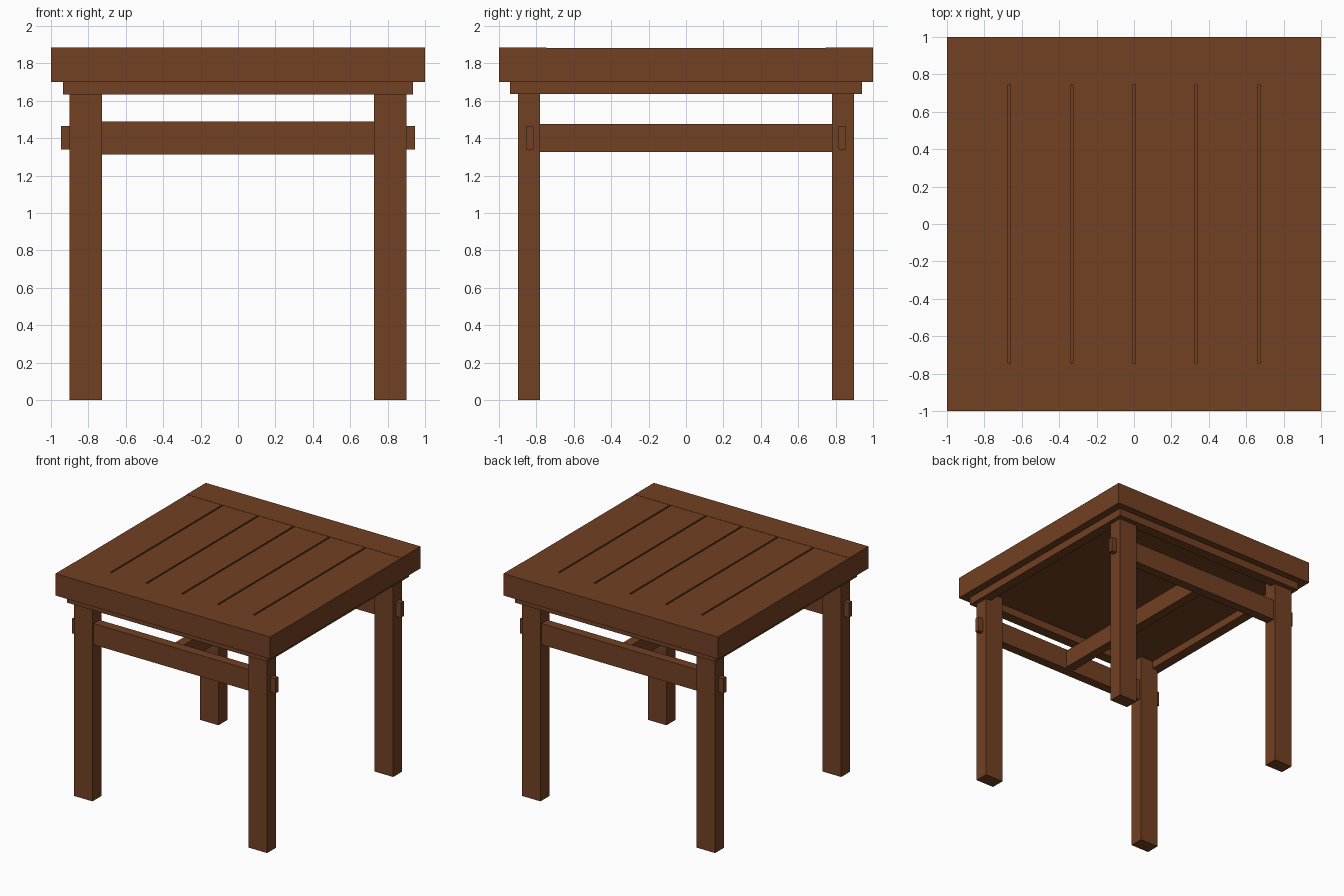
import bpy, bmesh

if "Cube" in bpy.data.objects:
    bpy.data.objects.remove(bpy.data.objects["Cube"])

wood = bpy.data.materials.new("brown wood")
wood.diffuse_color = (0.17, 0.052, 0.017, 1)
wood.use_nodes = True
wood.node_tree.nodes["Principled BSDF"].inputs["Base Color"].default_value = wood.diffuse_color


def box(name, x, y, z):
    """Box from (min, max) ranges."""
    bm = bmesh.new()
    bmesh.ops.create_cube(bm, size=1)
    for v in bm.verts:
        v.co = [r[0] if c < 0 else r[1] for c, r in zip(v.co, (x, y, z))]
    return finish(name, bm)


def finish(name, bm):
    bmesh.ops.recalc_face_normals(bm, faces=bm.faces)
    mesh = bpy.data.meshes.new(name)
    bm.to_mesh(mesh)
    bm.free()
    mesh.materials.append(wood)
    ob = bpy.data.objects.new(name, mesh)
    bpy.context.collection.objects.link(ob)
    return ob


def span(s, a, b):
    """Range a..b mirrored to the side s."""
    return (a, b) if s > 0 else (-b, -a)


# table top planks: one profile with narrow grooves between six boards
top, low, g = 1.883, 1.855, 0.007
profile = [(-1, 1.70), (1, 1.70), (1, top)]
for i in range(2, -3, -1):
    x = i / 3
    profile += [(x + g, top), (x + g, low), (x - g, low), (x - g, top)]
profile.append((-1, top))
bm = bmesh.new()
face = bm.faces.new([bm.verts.new((x, -0.745, z)) for x, z in profile])
ext = bmesh.ops.extrude_face_region(bm, geom=[face])
bmesh.ops.translate(bm, vec=(0, 1.49, 0),
                    verts=[e for e in ext["geom"] if isinstance(e, bmesh.types.BMVert)])
finish("top_planks", bm)

for s, side in ((-1, "front"), (1, "back")):
    # end boards of the top and the under-frame
    box(side + "_end_board", (-1, 1), span(s, 0.745, 1), (1.70, 1.885))
    box(side + "_frame_strip", (-0.935, 0.935), span(s, 0.85, 0.94), (1.635, 1.70))
    # long rail between the legs
    box(side + "_rail", (-0.73, 0.73), span(s, 0.80, 0.88), (1.312, 1.49))
    for t, end in ((-1, "left"), (1, "right")):
        box(f"{side}_{end}_leg", span(t, 0.728, 0.9), span(s, 0.78, 0.897), (0, 1.70))
        # through tenon poking out of the leg
        box(f"{side}_{end}_tenon", span(t, 0.89, 0.947), span(s, 0.815, 0.855), (1.34, 1.465))

for t, end in ((-1, "left"), (1, "right")):
    box(end + "_frame_strip", span(t, 0.85, 0.935), (-0.85, 0.85), (1.635, 1.70))

# middle cross rail
box("cross_rail", (-0.04, 0.04), (-0.80, 0.80), (1.325, 1.477))
